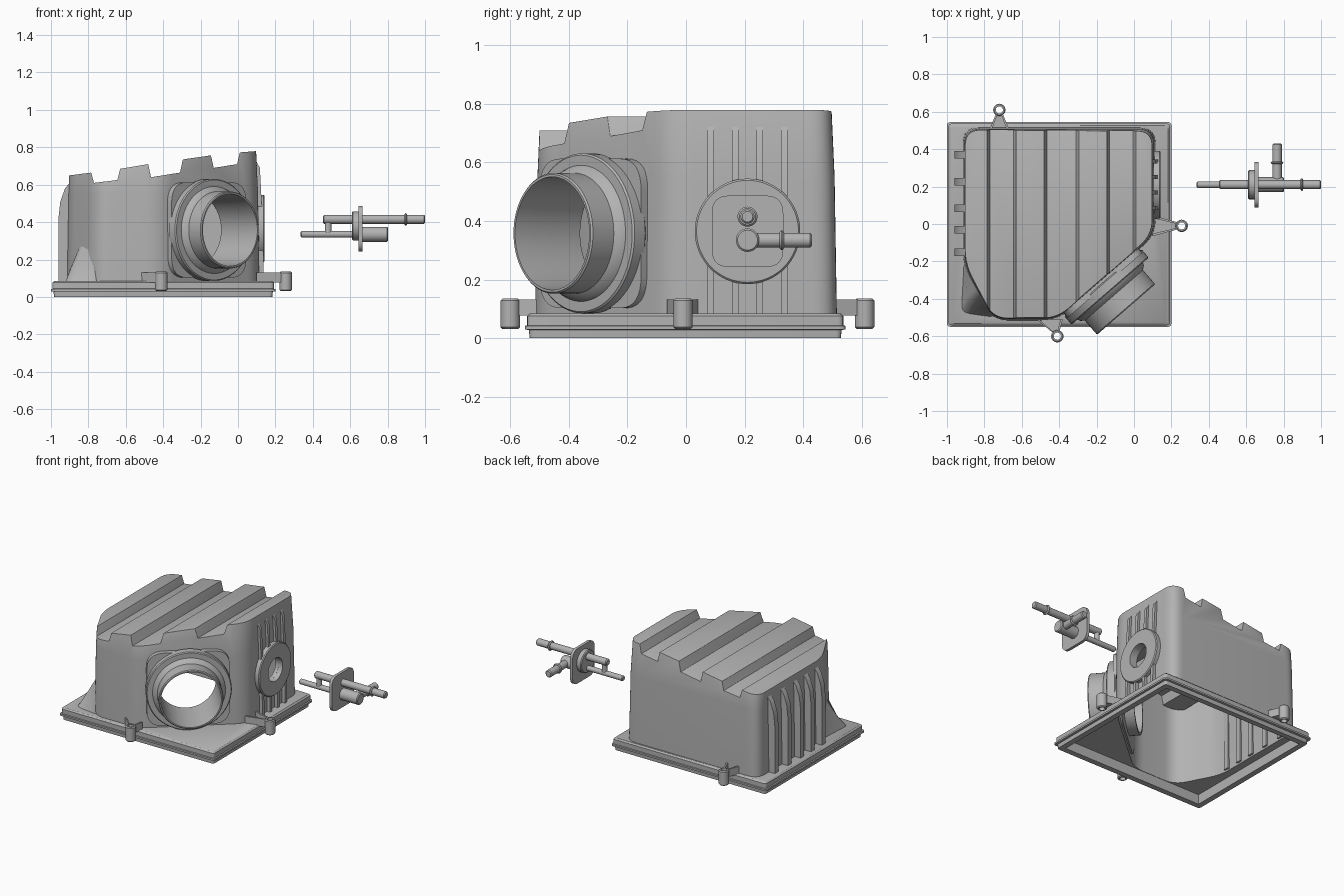
import bpy, bmesh, math
from mathutils import Vector, Matrix

if "Cube" in bpy.data.objects:
    bpy.data.objects.remove(bpy.data.objects["Cube"])

grey = bpy.data.materials.new("moulded grey")
grey.use_nodes = True
grey.diffuse_color = (0.45, 0.45, 0.45, 1)
grey.node_tree.nodes["Principled BSDF"].inputs["Base Color"].default_value = grey.diffuse_color


def finish(name, bm):
    bmesh.ops.remove_doubles(bm, verts=bm.verts, dist=1e-5)
    bmesh.ops.recalc_face_normals(bm, faces=bm.faces)
    mesh = bpy.data.meshes.new(name)
    bm.to_mesh(mesh)
    bm.free()
    mesh.materials.append(grey)
    obj = bpy.data.objects.new(name, mesh)
    bpy.context.collection.objects.link(obj)
    return obj


def fillet(points, radius, seg=8):
    """Round every corner of a polygon."""
    out = []
    for i, p in enumerate(points):
        p, a, b = Vector(p), Vector(points[i - 1]), Vector(points[(i + 1) % len(points)])
        a = p + (a - p).normalized() * radius
        b = p + (b - p).normalized() * radius
        for k in range(seg + 1):
            t = k / seg
            out.append(a * (1 - t) ** 2 + p * 2 * t * (1 - t) + b * t * t)
    return out


def loft(name, rings, matrix=Matrix()):
    """Skin a stack of (outline, height) rings and cap both ends."""
    bm = bmesh.new()
    loops = [[bm.verts.new(matrix @ Vector((p[0], p[1], z))) for p in pts] for pts, z in rings]
    n = len(loops[0])
    for a, b in zip(loops, loops[1:]):
        for i in range(n):
            bm.faces.new((a[i], a[(i + 1) % n], b[(i + 1) % n], b[i]))
    bm.faces.new(loops[0][::-1])
    bm.faces.new(loops[-1])
    return finish(name, bm)


def prism(name, pts, z0, z1, matrix=Matrix()):
    return loft(name, [(pts, z0), (pts, z1)], matrix)


def lathe(name, origin, axis, profile, closed=False, n=48):
    """Spin (distance along axis, radius) points around an axis."""
    axis = Vector(axis).normalized()
    m = Matrix.Translation(origin) @ axis.to_track_quat('Z', 'Y').to_matrix().to_4x4()
    bm = bmesh.new()
    verts = [bm.verts.new(m @ Vector((r, 0, t))) for t, r in profile]
    pairs = list(zip(verts, verts[1:])) + ([(verts[-1], verts[0])] if closed else [])
    edges = [bm.edges.new(p) for p in pairs]
    bmesh.ops.spin(bm, geom=verts + edges, cent=Vector(origin), axis=axis,
                   angle=math.tau, steps=n, use_merge=True)
    return finish(name, bm)


def rod(name, origin, axis, length, r, n=32):
    e = min(0.006, r * 0.3)
    return lathe(name, origin, axis, [(0, 0), (0, r - e), (e, r), (length - e, r), (length, r - e), (length, 0)], n=n)


def ring(name, origin, axis, length, r, hole, n=48):
    e = 0.006
    return lathe(name, origin, axis, [(0, hole), (0, r - e), (e, r), (length - e, r),
                                      (length, r - e), (length, hole)], True, n)


def apply_all(obj):
    deps = bpy.context.evaluated_depsgraph_get()
    obj.data = bpy.data.meshes.new_from_object(obj.evaluated_get(deps))
    obj.modifiers.clear()


def combine(obj, tool, operation='DIFFERENCE', keep=False):
    mod = obj.modifiers.new("cut", 'BOOLEAN')
    mod.operation, mod.object, mod.solver = operation, tool, 'EXACT'
    apply_all(obj)
    if not keep:
        bpy.data.objects.remove(tool)


def rect(x0, x1, y0, y1):
    return [(x0, y0), (x1, y0), (x1, y1), (x0, y1)]


XZ = Matrix.Rotation(math.pi / 2, 4, 'X')   # outline x,y -> world x,z ; height -> -y

# Housing shell: tapered footprint met with the stepped ridge roof
footprint = [(0.115, 0.515), (-0.915, 0.515), (-0.915, -0.22), (-0.76, -0.515), (-0.41, -0.515), (0.115, -0.06)]
roof = [(-1.1, 0.63), (-0.9, 0.65), (-0.785, 0.665), (-0.77, 0.61), (-0.645, 0.625), (-0.63, 0.685), (-0.48, 0.71),
        (-0.465, 0.64), (-0.31, 0.665), (-0.295, 0.735), (-0.145, 0.757), (-0.13, 0.69), (-0.005, 0.71),
        (0.01, 0.773), (0.3, 0.795)]


def solid(name, inset, bottom):
    k = 1 - inset * 2
    def scaled(s):
        return [((p.x + 0.4) * s - 0.4, p.y * s) for p in fillet(footprint, 0.085)]
    body = loft(name, [(scaled(k), bottom), (scaled(k), 0.08), (scaled(k * 0.985), 0.55), (scaled(k * 0.95), 0.95)])
    top = [(x, z - inset) for x, z in roof]
    block = prism("roof_block", [(-1.1, -0.5)] + top + [(0.3, -0.5)], -1, 1, XZ)
    combine(body, block, 'INTERSECT')
    return body


housing = solid("housing", 0, 0.07)
bev = housing.modifiers.new("round", 'BEVEL')
bev.width, bev.segments, bev.limit_method, bev.angle_limit = 0.02, 3, 'ANGLE', math.radians(32)
apply_all(housing)
cavity = solid("cavity", 0.022, -0.1)
combine(housing, cavity, keep=True)

# Flange around the open bottom
def border(d):
    return fillet(rect(-1 + d, 0.2 - d, -0.55 + d, 0.545 - d), 0.02, 4)


flange = loft("base_flange", [(border(d), z) for d, z in
              ((0.016, 0), (0.014, 0.028), (0, 0.03), (0, 0.042), (0.008, 0.044), (0.008, 0.076), (0.018, 0.085))])
combine(flange, prism("recess", rect(-0.945, 0.145, -0.495, 0.49), -0.1, 0.068))
combine(flange, cavity)

# Angled outlet: square pad, round collar and open pipe
n = Vector((0.656, -0.755, 0)).normalized()
mouth = Vector((-0.042, -0.457, 0.358))
holes = [rod("outlet_hole", mouth - n * 0.38, n, 0.3, 0.192)]
frame = Matrix.Translation(mouth) @ n.to_track_quat('Z', 'Y').to_matrix().to_4x4()
pad = prism("outlet_pad", fillet(rect(-0.265, 0.265, -0.255, 0.255), 0.11), -0.225, -0.172, frame)
combine(pad, holes[0], keep=True)
combine(housing, holes[0])
ring("outlet_collar", mouth - n * 0.19, n, 0.06, 0.273, 0.192, 72)
lathe("outlet_pipe", mouth, n, [(0, 0.193), (0, 0.201), (-0.006, 0.206), (-0.1, 0.206), (-0.115, 0.225),
      (-0.135, 0.235), (-0.14, 0.205), (-0.29, 0.205), (-0.29, 0.188), (-0.1, 0.188)], True, 72)

# Round port on the side wall
port = Vector((0.075, 0.21, 0.365))
combine(housing, rod("port_hole", port, (1, 0, 0), 0.1, 0.08))
ring("side_port", port + Vector((0.012, 0, 0)), (1, 0, 0), 0.056, 0.18, 0.08, 64)

# Stiffening ribs on both end walls
left_profile = [(-0.88, 0.08), (-0.96, 0.08), (-0.96, 0.42), (-0.95, 0.51), (-0.925, 0.58), (-0.88, 0.635)]
right_profile = [(0.1, 0.08), (0.138, 0.08), (0.132, 0.4), (0.117, 0.69), (0.095, 0.73)]
for y in (0.37, 0.225, 0.085, -0.03, -0.15):
    prism("left_wall_rib", left_profile, -y - 0.02, -y + 0.02, XZ)
for y in (0.085, 0.168, 0.252, 0.335):
    rib = prism("right_wall_rib", right_profile, -y - 0.011, -y + 0.011, XZ)
    combine(rib, rod("rib_gap", port - Vector((0.1, 0, 0)), (1, 0, 0), 0.3, 0.12))

# Flared foot filling the chamfered corner
loft("corner_foot", [(fillet([(-0.91, -0.2), (-0.925, -0.475), (-0.74, -0.5)], 0.04), 0.08),
                     (fillet([(-0.9, -0.21), (-0.895, -0.42), (-0.75, -0.49)], 0.035), 0.15),
                     (fillet([(-0.87, -0.25), (-0.84, -0.36), (-0.775, -0.45)], 0.025), 0.27)])

# Screw lugs with webbed brackets
for tip, a, b in (((-0.72, 0.61), (-0.775, 0.5), (-0.665, 0.5)),
                  ((-0.41, -0.6), (-0.52, -0.51), (-0.38, -0.51)),
                  ((0.255, -0.01), (0.1, -0.065), (0.1, 0.045))):
    tip, a, b = Vector(tip), Vector(a), Vector(b)
    ring("lug_boss", (tip.x, tip.y, 0.032), (0, 0, 1), 0.103, 0.033, 0.019, 32)
    side = (b - a).normalized()
    near = tip + ((a + b) / 2 - tip).normalized() * 0.025
    ta, tb = near - side * 0.02, near + side * 0.02
    prism("lug_plate", [a, b, tb, ta], 0.078, 0.1)
    prism("lug_web", [a, a + side * 0.013, ta + side * 0.01, ta], 0.08, 0.132)
    prism("lug_web", [b, b - side * 0.013, tb - side * 0.01, tb], 0.08, 0.132)

# Separate hose fitting: plate, boss and pipes
X, Y, Z = (1, 0, 0), (0, 1, 0), (0, 0, 1)
fy, low, high = 0.21, 0.335, 0.415
plate_frame = Matrix.Translation((0.645, fy, 0.365)) @ Vector(X).to_track_quat('Z', 'Y').to_matrix().to_4x4()
prism("fitting_plate", fillet(rect(-0.122, 0.122, -0.122, 0.122), 0.06), 0, 0.02, plate_frame)
rod("fitting_boss", (0.61, fy, 0.38), X, 0.04, 0.078)
rod("fitting_barrel", (0.66, fy, low), X, 0.142, 0.04)
rod("lower_pipe", (0.335, fy, low), X, 0.33, 0.018)
rod("pipe_link", (0.482, fy, low), Z, 0.08, 0.018)
rod("upper_pipe", (0.455, fy, high), X, 0.545, 0.024)
rod("upper_pipe_bead", (0.89, fy, high), X, 0.014, 0.034)
rod("side_pipe", (0.765, fy, low), Y, 0.22, 0.025)
rod("side_pipe_bead", (0.765, 0.32, low), Y, 0.014, 0.034)

# Smooth the curved walls, keep the creases
for obj in bpy.context.collection.objects:
    if obj.type == 'MESH' and grey.name in obj.data.materials:
        bpy.context.view_layer.objects.active = obj
        bpy.ops.object.select_all(action='DESELECT')
        obj.select_set(True)
        bpy.ops.object.shade_smooth_by_angle(angle=math.radians(35))
